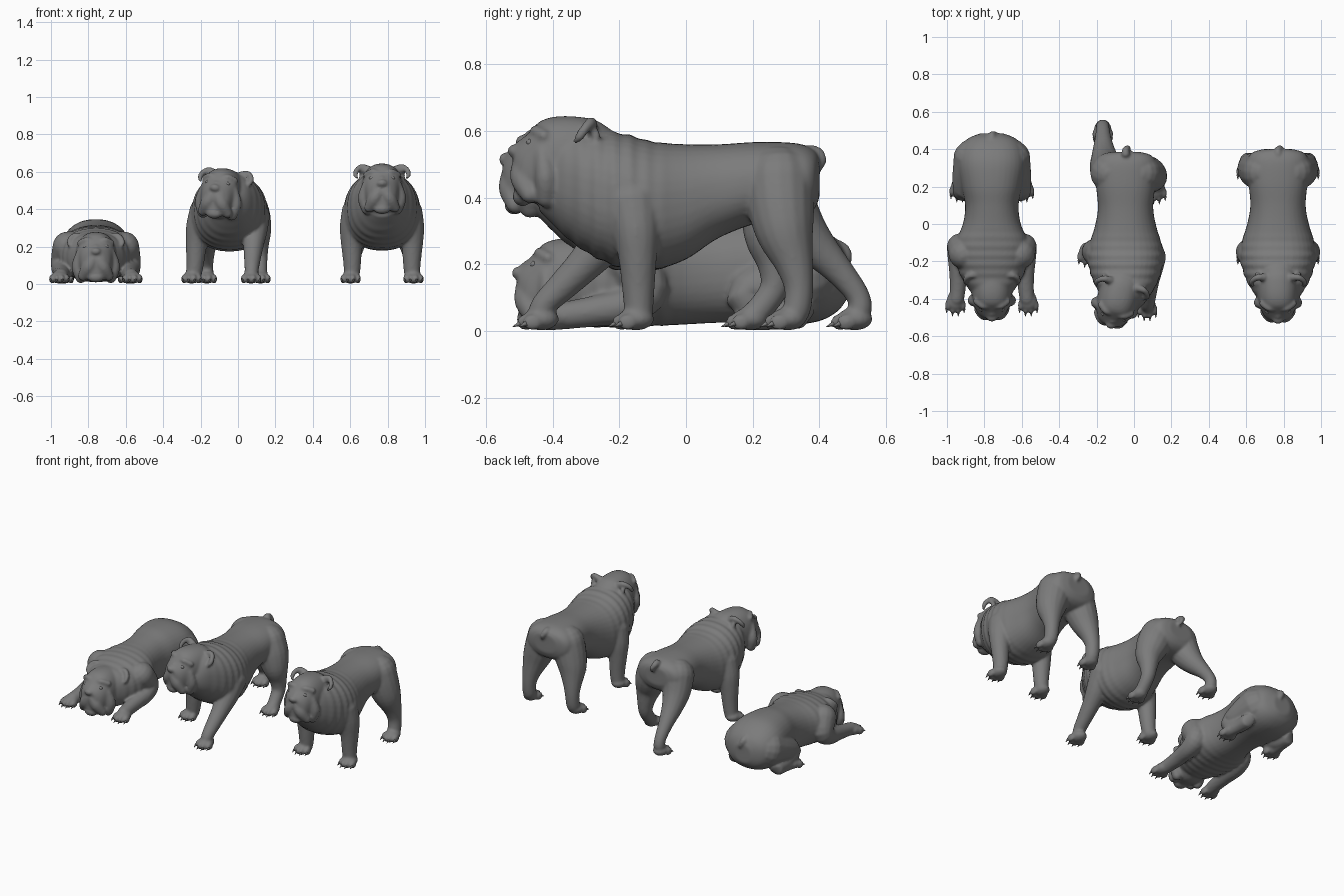
import bpy, bmesh
from math import sin, cos, pi, radians, copysign
from mathutils import Matrix, Vector

coat = bpy.data.materials.new("dark_grey")
coat.diffuse_color = (0.2, 0.2, 0.2, 1)

def spline(pts, per):
    """Catmull-Rom through tuples of any length."""
    P = [pts[0]] + list(pts) + [pts[-1]]
    out = []
    for i in range(1, len(P) - 2):
        for k in range(per):
            t = k / per
            out.append([0.5 * (2*b + (c-a)*t + (2*a-5*b+4*c-d)*t*t + (3*b-a-3*c+d)*t**3)
                        for a, b, c, d in zip(P[i-1], P[i], P[i+1], P[i+2])])
    return out + [list(pts[-1])]

def skin(bm, rings, M):
    """Join rings of points into a closed tube."""
    vs = [[bm.verts.new(M @ Vector(p)) for p in r] for r in rings]
    n = len(vs[0])
    for a, b in zip(vs, vs[1:]):
        for k in range(n):
            bm.faces.new((a[k], a[(k+1) % n], b[(k+1) % n], b[k]))
    bm.faces.new(vs[0])
    bm.faces.new(vs[-1][::-1])

def circle(n):
    return [(cos(2*pi*k/n), sin(2*pi*k/n)) for k in range(n)]

def blob(bm, c, r, M=Matrix()):
    """Ellipsoid."""
    rings = []
    for i in range(11):
        a = radians(-86 + 17.2 * i)
        rings.append([(c[0] + r[0]*cos(a)*u, c[1] + r[1]*cos(a)*v, c[2] + r[2]*sin(a)) for u, v in circle(16)])
    skin(bm, rings, M)

def limb(bm, pts, M=Matrix()):
    """Round-ended tube through (x, y, z, radius)."""
    s = spline(pts, 4)
    P, R = [Vector(q[:3]) for q in s], [q[3] for q in s]
    T = [(P[min(i+1, len(P)-1)] - P[max(i-1, 0)]).normalized() for i in range(len(P))]
    caps = [radians(a) for a in (85, 60, 35, 15)]
    st = [(P[0] - T[0]*R[0]*sin(a), T[0], R[0]*cos(a)) for a in caps]
    st += list(zip(P, T, R))
    st += [(P[-1] + T[-1]*R[-1]*sin(a), T[-1], R[-1]*cos(a)) for a in reversed(caps)]
    u, rings = T[0].orthogonal(), []
    for p, t, r in st:
        u = (u - t * u.dot(t)).normalized()
        v = t.cross(u)
        rings.append([p + (u*c + v*d) * r for c, d in circle(16)])
    skin(bm, rings, M)

def loft(bm, secs, M=Matrix(), folds=None):
    """Rings across y: (y, half width, low z, high z), with skin folds in a y range."""
    rings = []
    for y, w, lo, hi in spline(secs, 8):
        g = 1
        if folds and folds[0] < y < folds[1]:
            f = y - folds[0]
            g += 0.017 * sin(f * 2 * pi / 0.05) * sin(pi * f / (folds[1] - folds[0]))
        rings.append([(w * g * copysign(abs(c)**0.88, c), y,
                       (lo+hi)/2 + (hi-lo)/2 * g * copysign(abs(s)**0.88, s)) for c, s in circle(36)])
    skin(bm, rings, M)

def finish(bm, name, x, remesh=False):
    bmesh.ops.recalc_face_normals(bm, faces=bm.faces)
    me = bpy.data.meshes.new(name)
    bm.to_mesh(me)
    bm.free()
    me.materials.append(coat)
    ob = bpy.data.objects.new(name, me)
    bpy.context.collection.objects.link(ob)
    ob.location.x = x
    me.polygons.foreach_set("use_smooth", [True] * len(me.polygons))
    if remesh:
        r = ob.modifiers.new("fuse", 'REMESH')
        r.mode, r.voxel_size, r.use_smooth_shade = 'VOXEL', 0.0075, True
        s = ob.modifiers.new("soften", 'SMOOTH')
        s.factor, s.iterations = 0.5, 6

def paw(bm, claws, x, y):
    blob(bm, (x, y, 0.036), (0.047, 0.055, 0.034))
    for i in (-1.5, -0.5, 0.5, 1.5):
        ty = y - 0.045 + 0.009 * i * i
        blob(bm, (x + i*0.027, ty, 0.027), (0.015, 0.03, 0.025))
        m = Matrix.Translation((x + i*0.031, ty - 0.03, 0.018)) @ Matrix.Rotation(radians(115), 4, 'X')
        bmesh.ops.create_cone(claws, cap_ends=True, segments=8, radius1=0.008, radius2=0.001, depth=0.026, matrix=m)

def head(bm, eyes, M):
    # skull and muzzle
    loft(bm, [(-.22, .08, .43, .60), (-.27, .10, .41, .632), (-.33, .108, .39, .643), (-.39, .108, .375, .643),
              (-.435, .10, .38, .63), (-.465, .088, .385, .602), (-.495, .072, .39, .57), (-.515, .045, .42, .555)], M)
    blob(bm, (0, -.515, .54), (.028, .02, .02), M)           # nose
    blob(bm, (0, -.49, .402), (.045, .03, .028), M)          # chin
    limb(bm, [(-.055, -.475, .515, .013), (0, -.492, .565, .013), (.055, -.475, .515, .013)], M)  # nose fold
    for s in (-1, 1):
        limb(bm, [(s*.016, -.49, .495, .034), (s*.04, -.488, .455, .038), (s*.068, -.468, .41, .028)], M)  # lips
        limb(bm, [(s*.085, -.43, .53, .022), (s*.098, -.42, .46, .032), (s*.08, -.42, .40, .03)], M)  # cheeks
        limb(bm, [(s*.02, -.452, .592, .016), (s*.05, -.45, .60, .017), (s*.083, -.425, .585, .018)], M)  # brows
        # folded ears
        limb(bm, [(s*.075, -.285, .612, .022), (s*.108, -.285, .625, .017), (s*.134, -.30, .61, .015),
                  (s*.142, -.318, .585, .014), (s*.134, -.33, .568, .009)], M)
        limb(bm, [(s*.10, -.29, .61, .015), (s*.112, -.268, .585, .013), (s*.108, -.28, .56, .01)], M)
        blob(eyes, (s*.054, -.468, .565), (.015, .011, .011), M)

def flip(leg, dx=0):
    path, p = leg
    return [(-x - dx*(.38-z)/.38, y, z, r) for x, y, z, r in path], (-p[0] - dx, p[1])

def dog(name, x, torso, folds, M, legs, tail):
    bm, claws, eyes = bmesh.new(), bmesh.new(), bmesh.new()
    loft(bm, torso, folds=folds)
    head(bm, eyes, M)
    for path, p in legs:
        limb(bm, path)
        paw(bm, claws, *p)
    limb(bm, tail)
    finish(bm, name + "_body", x, True)
    finish(claws, name + "_claws", x)
    finish(eyes, name + "_eyes", x)

# shared upright torso and legs
torso = [(.40, .08, .40, .52), (.38, .14, .36, .545), (.33, .165, .335, .563), (.22, .158, .325, .567),
         (.1, .148, .28, .56), (0, .165, .215, .56), (-.1, .195, .182, .568), (-.18, .202, .185, .59),
         (-.26, .185, .215, .60), (-.32, .16, .25, .605), (-.37, .128, .29, .60), (-.41, .10, .33, .57), (-.44, .07, .36, .52)]
fore = ([(.13, -.16, .38, .088), (.155, -.15, .30, .072), (.162, -.145, .22, .058), (.16, -.143, .14, .05),
         (.16, -.142, .08, .045), (.163, -.142, .045, .042)], (.168, -.15))
hind = ([(.085, .28, .45, .105), (.11, .285, .37, .1), (.134, .298, .29, .086), (.152, .325, .20, .058),
         (.16, .338, .13, .044), (.162, .333, .07, .042), (.164, .32, .045, .04)], (.168, .305))
tail = [(0, .375, .535, .024), (.0, .396, .532, .019), (.012, .406, .51, .016), (.018, .402, .49, .01)]
pivot = Vector((0, -.25, .5))

def pose(dx, dy, dz, yaw=0, roll=0):
    return (Matrix.Translation(pivot + Vector((dx, dy, dz))) @ Matrix.Rotation(radians(yaw), 4, 'Z')
            @ Matrix.Rotation(radians(roll), 4, 'Y') @ Matrix.Translation(-pivot))

# standing dog
dog("standing_dog", .77, torso, (-.43, -.03), pose(0, 0, 0), [fore, flip(fore), hind, flip(hind)], tail)

# walking dog
stride_fore = ([(.125, -.18, .36, .092), (.13, -.235, .28, .072), (.127, -.30, .205, .055), (.122, -.37, .135, .045),
                (.118, -.425, .08, .038), (.115, -.44, .045, .036)], (.115, -.435))
near_hind = ([(.085, .27, .44, .105), (.12, .262, .36, .1), (.145, .255, .28, .08), (.155, .268, .20, .055),
              (.16, .265, .13, .043), (.162, .225, .07, .04), (.165, .20, .045, .04)], (.165, .19))
far_hind = ([(-.085, .275, .44, .105), (-.105, .315, .35, .088), (-.115, .375, .27, .066), (-.12, .45, .19, .046),
             (-.122, .51, .115, .036), (-.122, .522, .07, .036), (-.122, .51, .045, .034)], (-.122, .505))
walk_torso = [(y - .015, w, lo - .005, hi - .012) for y, w, lo, hi in torso]
dog("walking_dog", -.045, walk_torso, (-.43, -.03), pose(-.01, -.035, -.025, -16, 5),
    [stride_fore, flip(fore, .035), near_hind, far_hind], tail)

# lying dog
low_torso = [(.485, .06, .10, .22), (.455, .13, .06, .27), (.40, .17, .03, .315), (.32, .183, .02, .343), (.2, .163, .025, .345),
             (.1, .143, .025, .33), (0, .155, .02, .318), (-.1, .195, .015, .312), (-.2, .195, .012, .30),
             (-.28, .165, .012, .28), (-.34, .13, .02, .265), (-.39, .09, .04, .22)]
low_fore = ([(.15, -.16, .20, .082), (.172, -.12, .125, .07), (.182, -.17, .08, .056), (.18, -.26, .062, .048),
             (.182, -.34, .05, .043), (.188, -.40, .042, .04)], (.195, -.41))
low_hind = ([(.09, .34, .17, .12), (.125, .25, .14, .09), (.15, .18, .10, .062), (.155, .27, .055, .045),
             (.16, .35, .05, .042), (.165, .28, .04, .036), (.172, .22, .038, .036)], (.172, .20))
low_tail = [(0, .45, .25, .026), (0, .475, .24, .02), (.015, .482, .21, .015), (.02, .478, .19, .01)]
dog("lying_dog", -.76, low_torso, (-.38, .0), pose(0, .012, -.366),
    [low_fore, flip(low_fore), low_hind, flip(low_hind)], low_tail)
